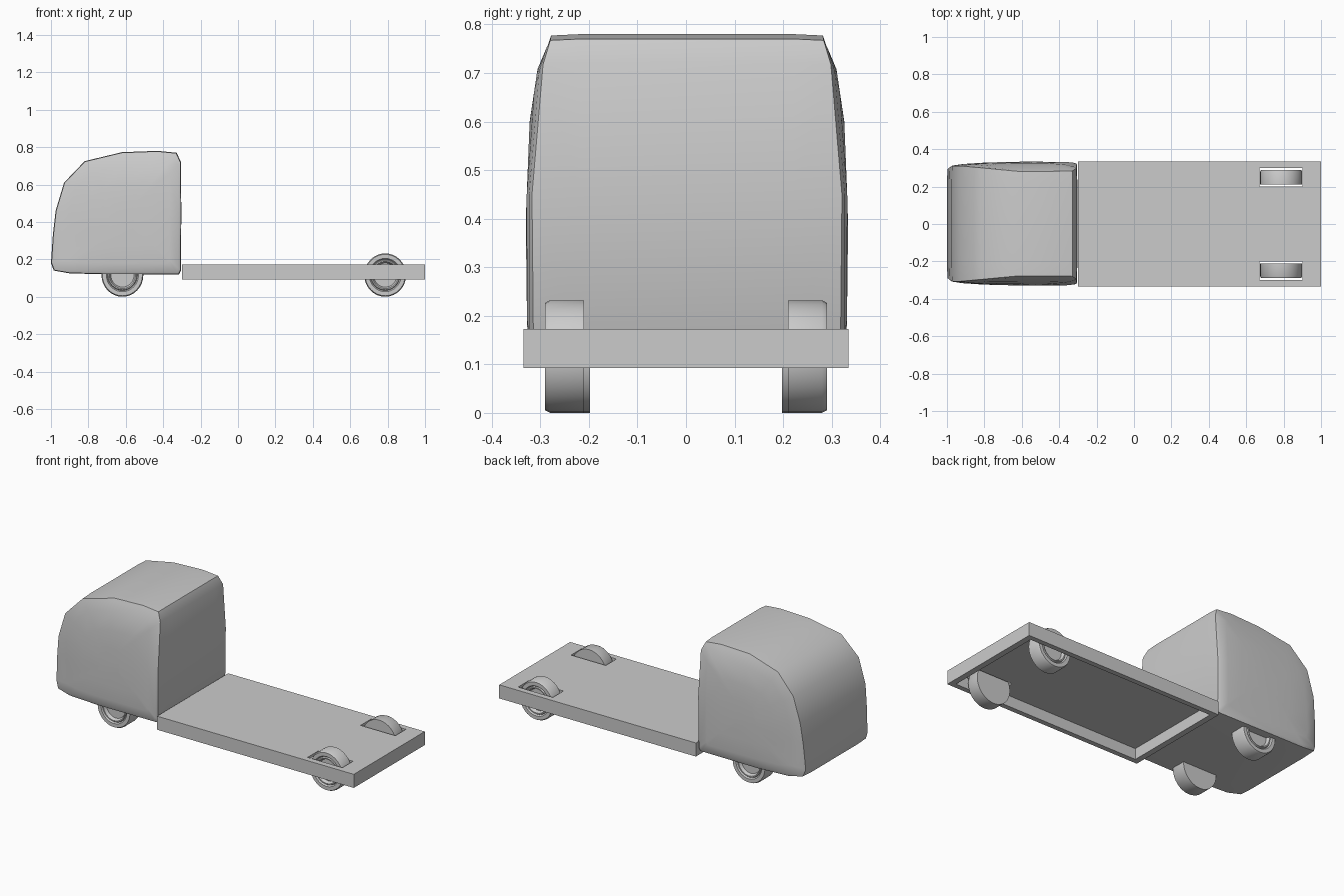
import bpy, bmesh, math

cube = bpy.data.objects.get("Cube")
if cube:
    bpy.data.objects.remove(cube, do_unlink=True)

GREY = (0.6, 0.6, 0.6, 1)
grey = bpy.data.materials.new("plain grey")
grey.use_nodes = True
grey.diffuse_color = GREY
grey.node_tree.nodes["Principled BSDF"].inputs["Base Color"].default_value = GREY


def finish(bm, name, smooth_angle=None):
    bmesh.ops.recalc_face_normals(bm, faces=bm.faces)
    mesh = bpy.data.meshes.new(name)
    bm.to_mesh(mesh)
    bm.free()
    obj = bpy.data.objects.new(name, mesh)
    bpy.context.collection.objects.link(obj)
    mesh.materials.append(grey)
    if smooth_angle:
        bpy.ops.object.select_all(action="DESELECT")
        obj.select_set(True)
        bpy.context.view_layer.objects.active = obj
        bpy.ops.object.shade_smooth_by_angle(angle=math.radians(smooth_angle))
    return obj


def box(name, low, high):
    bm = bmesh.new()
    bmesh.ops.create_cube(bm, size=1)
    for v in bm.verts:
        v.co = [(a + b) / 2 + c * (b - a) for a, b, c in zip(low, high, v.co)]
    return finish(bm, name)


def lookup(table, t):
    """Straight-line interpolation in a list of (position, value)."""
    if t <= table[0][0]:
        return table[0][1]
    for (a, va), (b, vb) in zip(table, table[1:]):
        if t <= b:
            return va + (vb - va) * (t - a) / (b - a)
    return table[-1][1]


def bridge(bm, ring_a, ring_b):
    n = len(ring_a)
    for i in range(n):
        j = (i + 1) % n
        bm.faces.new((ring_a[i], ring_a[j], ring_b[j], ring_b[i]))


# Cab: side outline lofted across the width, with bowed and tapered flanks
outline = [(-.985, .14), (-.9, .125), (-.7, .12), (-.315, .12), (-.305, .14),
           (-.303, .45), (-.305, .72), (-.328, .77), (-.43, .78), (-.62, .773),
           (-.82, .725), (-.93, .61), (-.975, .46), (-.99, .33), (-1, .18)]
width_by_height = [(.12, .318), (.15, .329), (.4, .332), (.6, .324),
                   (.72, .306), (.77, .28)]
front_taper = [(-1, .04), (-.97, .02), (-.88, .008), (-.6, 0), (-.33, 0), (-.303, .012)]
CX, CZ = -.62, .42


def cab_ring(bm, scale, side, y=None):
    ring = []
    for px, pz in outline:
        x, z = CX + (px - CX) * scale, CZ + (pz - CZ) * scale
        w = y or lookup(width_by_height, z) - lookup(front_taper, x)
        ring.append(bm.verts.new((x, side * w + .002, z)))
    return ring


bm = bmesh.new()
inner = {side: cab_ring(bm, 1, side, .22) for side in (-1, 1)}
bridge(bm, inner[-1], inner[1])
for side in (-1, 1):
    previous = inner[side]
    for scale in (.992, .95, .8, .5, .2):
        ring = cab_ring(bm, scale, side)
        bridge(bm, previous, ring)
        previous = ring
    bm.faces.new(previous)
finish(bm, "cab", 35)

# Flat bed: shallow tray open underneath, with two wheel slots through the deck
bed = box("flat_bed", (-.3, -.335, .092), (1, .335, .173))
cutters = [box("tray_hollow", (-.265, -.305, .05), (.965, .305, .157))]
for side in (-1, 1):
    y0, y1 = sorted((side * .2, side * .3))
    cutters.append(box("wheel_slot", (.67, y0, .06), (.9, y1, .3)))
for cutter in cutters:
    cutter.hide_render = True
    mod = bed.modifiers.new("cut", "BOOLEAN")
    mod.operation = "DIFFERENCE"
    mod.solver = "EXACT"
    mod.object = cutter
bpy.context.view_layer.update()
evaluated = bed.evaluated_get(bpy.context.evaluated_depsgraph_get())
cut_mesh = bpy.data.meshes.new_from_object(evaluated)
bed.modifiers.clear()
bed.data = cut_mesh
for cutter in cutters:
    bpy.data.objects.remove(cutter, do_unlink=True)


# Wheels: turned profile, flat inside and a dished hub outside
def wheel(name, x, side, inside):
    profile = [(.112, inside), (.112, .28), (.107, .29), (.086, .29), (.08, .282),
               (.076, .288), (.07, .288), (.062, .27)]
    steps = 32
    bm = bmesh.new()
    rings = []
    for r, y in profile:
        rings.append([bm.verts.new((x + r * math.cos(a), side * y,
                                    .116 + 1.035 * r * math.sin(a)))
                      for a in (math.tau * i / steps for i in range(steps))])
    for a, b in zip(rings, rings[1:]):
        bridge(bm, a, b)
    bm.faces.new(rings[0])
    bm.faces.new(rings[-1])
    finish(bm, name, 30)


for side, label in ((-1, "near"), (1, "far")):
    wheel("cab_wheel_" + label, -.618, side, .198)
    wheel("bed_wheel_" + label, .787, side, .21)
